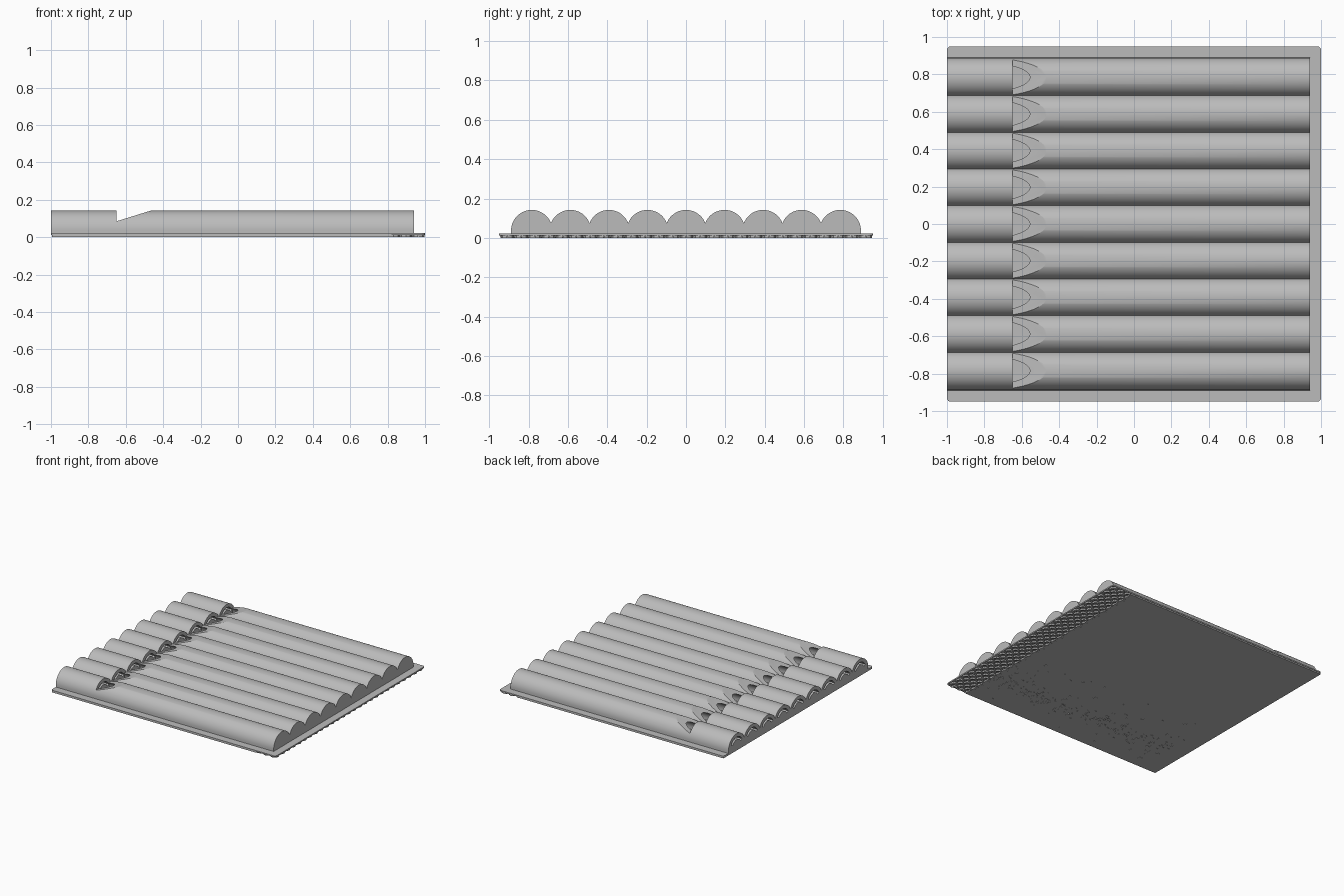
import bpy, bmesh, math, random

random.seed(4)
if "Cube" in bpy.data.objects:
    bpy.data.objects.remove(bpy.data.objects["Cube"])

grey = bpy.data.materials.new("light_grey")
grey.use_nodes = True
colour = (0.5, 0.5, 0.5, 1)
grey.diffuse_color = colour
grey.node_tree.nodes["Principled BSDF"].inputs["Base Color"].default_value = colour

COUNT, PITCH = 9, 0.196
AXIS_Z, OUTER, INNER = 0.037, 0.105, 0.077
PLATE_TOP = 0.022
MOUTH = -0.65
centres = [(i - (COUNT - 1) / 2) * PITCH for i in range(COUNT)]


def finish(name, bm):
    bmesh.ops.recalc_face_normals(bm, faces=bm.faces)
    mesh = bpy.data.meshes.new(name)
    bm.to_mesh(mesh)
    bm.free()
    mesh.materials.append(grey)
    ob = bpy.data.objects.new(name, mesh)
    bpy.context.collection.objects.link(ob)
    return ob


def extrude(bm, points, offset):
    """Prism from a closed outline of 3D points."""
    face = bm.faces.new([bm.verts.new(p) for p in points])
    out = bmesh.ops.extrude_face_region(bm, geom=[face])
    moved = [g for g in out["geom"] if isinstance(g, bmesh.types.BMVert)]
    bmesh.ops.translate(bm, verts=moved, vec=offset)


def arc(y, radius, start, end, steps=40):
    angles = [start + (end - start) * i / steps for i in range(steps + 1)]
    return [(y + radius * math.cos(a), AXIS_Z + radius * math.sin(a)) for a in angles]


def along_x(bm, outline, x0, x1):
    extrude(bm, [(x0, y, z) for y, z in outline], (x1 - x0, 0, 0))


def box(bm, x0, x1, y0, y1, z0, z1):
    extrude(bm, [(x0, y0, z0), (x1, y0, z0), (x1, y1, z0), (x0, y1, z0)], (0, 0, z1 - z0))


def cut(target, cutter):
    mod = target.modifiers.new("cut", "BOOLEAN")
    mod.operation, mod.solver, mod.object = "DIFFERENCE", "EXACT", cutter
    cutter.hide_render = True
    bpy.context.view_layer.objects.active = target
    bpy.ops.object.modifier_apply(modifier=mod.name)
    bpy.data.objects.remove(cutter)


# Row of joined half-round pipes, as one scalloped profile
valley = math.acos(PITCH / 2 / OUTER)
outline = [(centres[0] - OUTER, 0.015)]
for i, y in enumerate(reversed(centres)):
    first = 0 if i == 0 else valley
    last = math.pi if i == COUNT - 1 else math.pi - valley
    points = arc(y, OUTER, first, last)
    outline += points if i == 0 else points[1:]
outline.insert(1, (centres[-1] + OUTER, 0.015))
bm = bmesh.new()
along_x(bm, outline, -1, 0.94)
pipes = finish("pipes", bm)

# Hollow bores, closed at the far end
bm = bmesh.new()
for y in centres:
    along_x(bm, [(y - INNER, PLATE_TOP + 0.002), (y + INNER, PLATE_TOP + 0.002)]
            + arc(y, INNER, 0, math.pi), MOUTH, 0.91)
cut(pipes, finish("bore_cutter", bm))

# Curved air slots leading from the near end to the mouths
bm = bmesh.new()
for y in centres:
    along_x(bm, arc(y, INNER, 0.5, math.pi - 0.5)
            + arc(y, INNER - 0.02, math.pi - 0.5, 0.5), -1.05, MOUTH + 0.02)
cut(pipes, finish("slot_cutter", bm))

# Sloping mouth notch across all pipes
bm = bmesh.new()
extrude(bm, [(MOUTH, -1, 0.085), (-0.45, -1, 0.147), (-0.45, -1, 0.2), (MOUTH, -1, 0.2)], (0, 2, 0))
cut(pipes, finish("mouth_cutter", bm))

bpy.ops.object.select_all(action="DESELECT")
pipes.select_set(True)
bpy.context.view_layer.objects.active = pipes
bpy.ops.object.shade_smooth_by_angle(angle=math.radians(25))

# Base plate with small rounded corners
bm = bmesh.new()
box(bm, -1, 1, -0.95, 0.95, 0.012, PLATE_TOP)
corners = [e for e in bm.edges if abs(e.verts[0].co.z - e.verts[1].co.z) > 0.005]
bmesh.ops.bevel(bm, geom=corners, offset=0.02, segments=4, affect="EDGES", profile=0.5)
finish("base_plate", bm)

# Lower layer, stopping short of the rough strip
bm = bmesh.new()
box(bm, -0.995, 0.82, -0.945, 0.945, 0.002, 0.013)
finish("lower_layer", bm)


def chip(bm, x, y, size, top, turn):
    """Small slanted lozenge on the underside."""
    pts = []
    for k, reach in enumerate((1, 0.4, 1, 0.4)):
        a = turn + k * math.pi / 2
        pts.append((x + size * reach * math.cos(a), y + size * reach * math.sin(a), 0))
    extrude(bm, pts, (0, 0, top))


# Woven rough strip under the closed end
bm = bmesh.new()
for i in range(6):
    for j in range(54):
        turn = math.pi / 4 * (1 if (i + j) % 2 else -1)
        chip(bm, 0.815 + i * 0.033, -0.925 + j * 0.035, 0.023, 0.014, turn)
finish("rough_strip", bm)

# Loose chips scattered on the underside
bm = bmesh.new()
for i in range(260):
    x = random.uniform(-0.85, 0.8)
    y = random.gauss(-0.62, 0.06)
    if i % 5 == 0:
        y = random.uniform(-0.9, -0.2)
    chip(bm, x, y, random.uniform(0.008, 0.018), 0.003, random.uniform(0, math.pi))
finish("loose_chips", bm)
